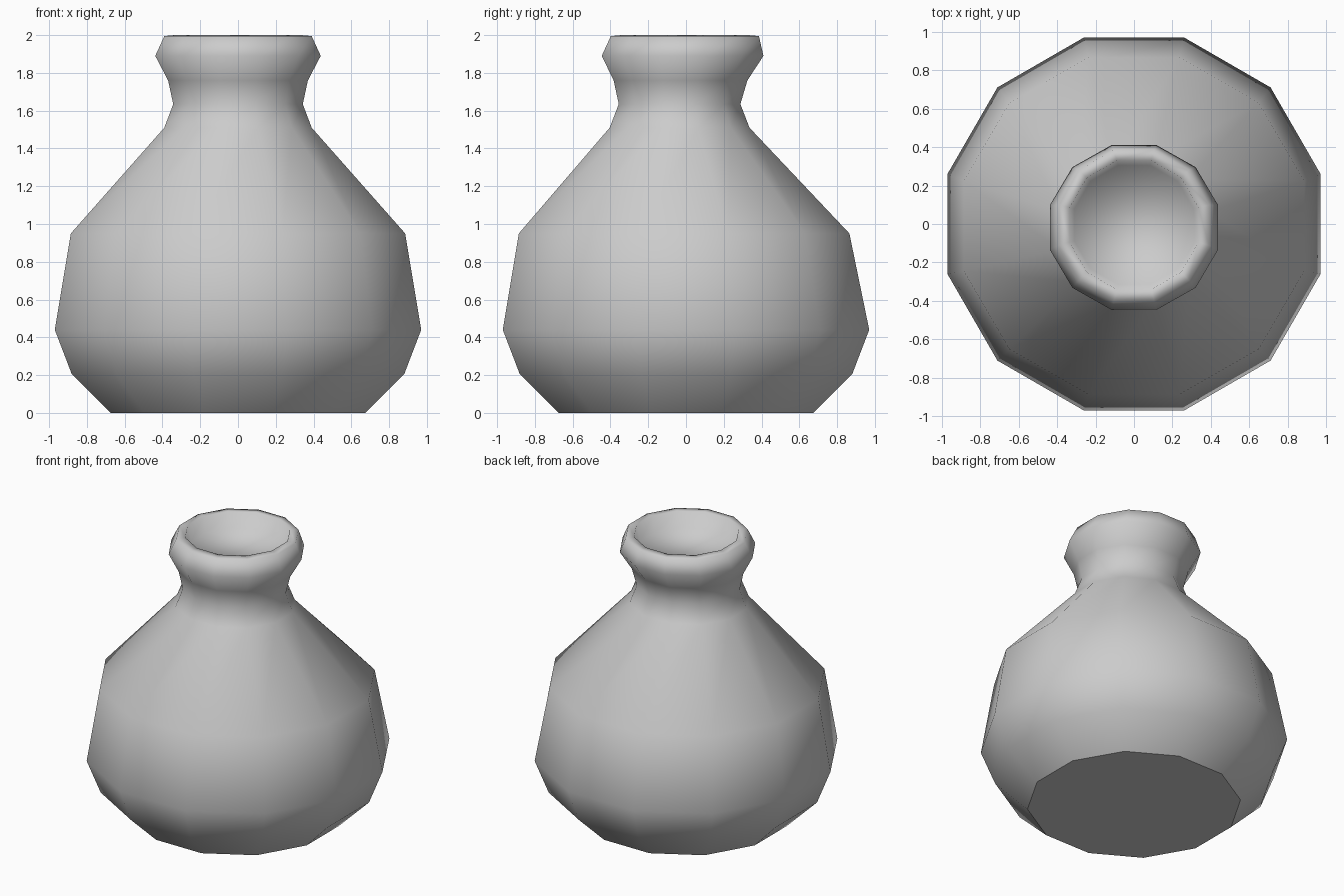
import bpy, bmesh, math

if "Cube" in bpy.data.objects:
    bpy.data.objects.remove(bpy.data.objects["Cube"])

SIDES = 12
FLAT = math.cos(math.pi / SIDES)

# Profile rings: height, half width in x, half depth in y, y offset
rings = [
    (0.00, 0.675, 0.675, 0.0),
    (0.205, 0.88, 0.88, 0.0),
    (0.44, 0.97, 0.97, 0.0),
    (0.95, 0.885, 0.875, -0.01),
    (1.51, 0.39, 0.37, -0.034),
    (1.635, 0.343, 0.322, -0.034),
    (1.76, 0.37, 0.354, -0.029),
    (1.89, 0.438, 0.428, -0.018),
    (1.995, 0.39, 0.392, -0.006),
    (2.00, 0.335, 0.335, -0.005),
    (1.89, 0.31, 0.31, -0.005),
]

bm = bmesh.new()
loops = []
for z, hx, hy, oy in rings:
    loop = []
    for i in range(SIDES):
        a = 2 * math.pi * (i + 0.5) / SIDES
        loop.append(bm.verts.new((hx / FLAT * math.cos(a), oy + hy / FLAT * math.sin(a), z)))
    loops.append(loop)

# Walls and rolled rim
for low, high in zip(loops, loops[1:]):
    for i in range(SIDES):
        j = (i + 1) % SIDES
        bm.faces.new((low[i], low[j], high[j], high[i])).smooth = True

# Recessed surface inside the mouth
bm.faces.new(loops[-1]).smooth = True

# Flat base with a crisp edge
base = bm.faces.new(list(reversed(loops[0])))
for e in base.edges:
    e.smooth = False

mesh = bpy.data.meshes.new("vase")
bm.to_mesh(mesh)
bm.free()
vase = bpy.data.objects.new("vase", mesh)
bpy.context.collection.objects.link(vase)
